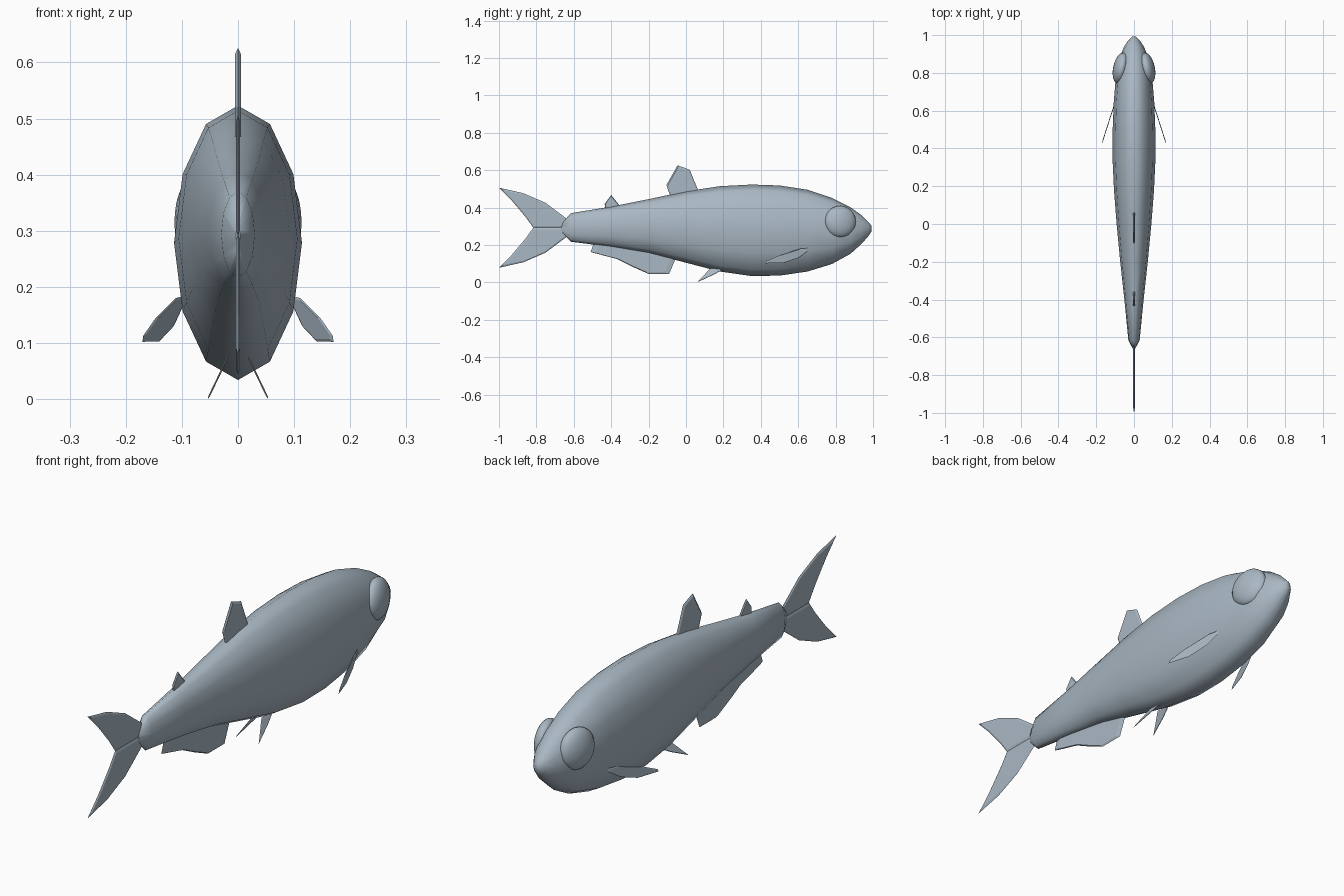
import bpy, bmesh, math
from mathutils import Vector

cube = bpy.data.objects.get("Cube")
if cube:
    bpy.data.objects.remove(cube, do_unlink=True)

# One blue-grey colour for everything
scales = bpy.data.materials.new("blue_grey")
scales.use_nodes = True
colour = (0.40, 0.48, 0.55, 1)
scales.diffuse_color = colour
scales.node_tree.nodes["Principled BSDF"].inputs["Base Color"].default_value = colour


def finish(name, bm, smooth_angle=None):
    bmesh.ops.recalc_face_normals(bm, faces=bm.faces)
    mesh = bpy.data.meshes.new(name)
    bm.to_mesh(mesh)
    bm.free()
    mesh.materials.append(scales)
    obj = bpy.data.objects.new(name, mesh)
    bpy.context.collection.objects.link(obj)
    if smooth_angle:
        bpy.ops.object.select_all(action='DESELECT')
        obj.select_set(True)
        bpy.context.view_layer.objects.active = obj
        bpy.ops.object.shade_smooth_by_angle(angle=math.radians(smooth_angle))
    return obj


def body():
    # Stations along the length: y, top z, bottom z, half width
    stations = [
        (-0.665, 0.315, 0.265, 0.004), (-0.615, 0.37, 0.217, 0.030),
        (-0.40, 0.405, 0.19, 0.051), (-0.20, 0.445, 0.157, 0.073),
        (0.0, 0.487, 0.105, 0.092), (0.18, 0.514, 0.058, 0.106),
        (0.35, 0.523, 0.034, 0.114), (0.50, 0.518, 0.036, 0.113),
        (0.65, 0.495, 0.058, 0.107), (0.78, 0.452, 0.098, 0.096),
        (0.88, 0.401, 0.153, 0.077), (0.94, 0.358, 0.207, 0.052),
        (0.975, 0.322, 0.247, 0.028), (0.992, 0.303, 0.272, 0.011)]
    sides = 12
    bm = bmesh.new()
    rings = []
    for y, top, bottom, half in stations:
        mid, tall = (top + bottom) / 2, (top - bottom) / 2
        turns = [math.tau * i / sides for i in range(sides)]
        rings.append([bm.verts.new((half * math.sin(a), y, mid + tall * math.cos(a)))
                      for a in turns])
    for a, b in zip(rings, rings[1:]):
        for i in range(sides):
            j = (i + 1) % sides
            bm.faces.new((a[i], a[j], b[j], b[i]))
    bm.faces.new(rings[0])
    bm.faces.new(rings[-1])
    finish("body", bm, 60)


def fin(name, outline, place, thick):
    # Thin blade: the outline is the sharp rim, an inset copy each side gives thickness
    bm = bmesh.new()
    points = [Vector(place(*p)) for p in outline]
    centre = sum(points, Vector()) / len(points)
    normal = Vector()
    for p, q in zip(points, points[1:] + points[:1]):
        normal += (p - centre).cross(q - centre)
    normal.normalize()
    rim = [bm.verts.new(p) for p in points]
    n = len(rim)
    for side in (1, -1):
        inner = [bm.verts.new(p.lerp(centre, 0.12) + normal * thick * side) for p in points]
        for i in range(n):
            j = (i + 1) % n
            bm.faces.new((rim[i], rim[j], inner[j], inner[i]))
        bm.faces.new(inner)
    finish(name, bm)


def upright(y, z):
    return (0, y, z)


body()

# Tail: two mirrored lobes about the tail's centre line
lobe = [(-0.63, 0.29), (-0.63, 0.335), (-0.75, 0.425), (-0.87, 0.477),
        (-1.0, 0.506), (-0.93, 0.435), (-0.86, 0.352), (-0.815, 0.29)]
fin("tail_upper_lobe", lobe, upright, 0.004)
fin("tail_lower_lobe", [(y, 0.584 - z) for y, z in lobe], upright, 0.004)

# Fins on the centre line
fin("dorsal_fin", [(-0.08, 0.45), (-0.105, 0.52), (-0.045, 0.626),
                   (0.02, 0.602), (0.07, 0.48)], upright, 0.005)
fin("small_rear_fin", [(-0.43, 0.385), (-0.435, 0.42), (-0.40, 0.467),
                       (-0.35, 0.405)], upright, 0.004)
fin("anal_fin", [(-0.49, 0.22), (-0.51, 0.162), (-0.37, 0.125), (-0.29, 0.085),
                 (-0.20, 0.045), (-0.09, 0.045), (-0.05, 0.14)], upright, 0.004)

# Paired fins and eyes
for label, s in (("left", 1), ("right", -1)):
    fin(label + "_pectoral_fin",
        [(0.655, 0.183), (0.61, 0.18), (0.50, 0.145), (0.43, 0.113),
         (0.425, 0.102), (0.52, 0.103), (0.60, 0.13), (0.655, 0.168)],
        lambda y, z: (s * (0.10 + (0.645 - y) * 0.32), y, z), 0.002)
    fin(label + "_pelvic_fin",
        [(0.06, 0.0), (0.09, 0.032), (0.13, 0.075), (0.20, 0.07), (0.15, 0.042)],
        lambda y, z: (s * (0.054 - z * 0.48), y, z), 0.0015)

    bm = bmesh.new()
    bmesh.ops.create_uvsphere(bm, u_segments=24, v_segments=12, radius=1)
    eye = finish(label + "_eye", bm, 60)
    eye.scale = (0.085, 0.085, 0.04)
    eye.rotation_euler = (0, s * math.radians(86), s * math.radians(12))
    eye.location = (s * 0.07, 0.825, 0.325)
